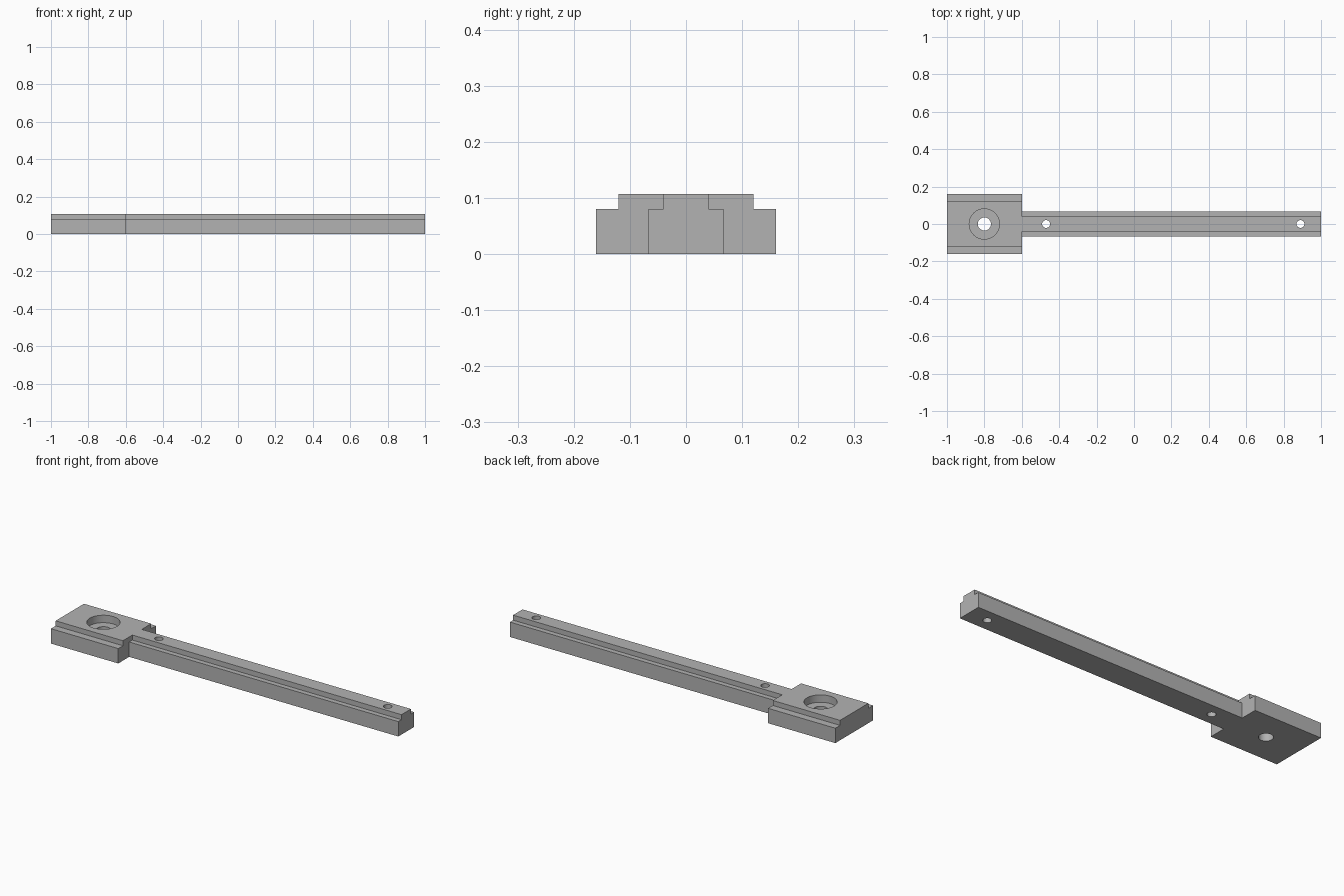
import bpy
import bmesh
import math

if "Cube" in bpy.data.objects:
    bpy.data.objects.remove(bpy.data.objects["Cube"], do_unlink=True)

STEP, TOP = 0.08, 0.107   # shoulder height and full height
HEAD_X = -0.8             # centre of the square head

grey = bpy.data.materials.new("plain grey")
grey.use_nodes = True
colour = (0.45, 0.45, 0.45, 1)
grey.diffuse_color = colour
grey.node_tree.nodes["Principled BSDF"].inputs["Base Color"].default_value = colour


def finish(name, bm):
    bmesh.ops.recalc_face_normals(bm, faces=bm.faces[:])
    mesh = bpy.data.meshes.new(name)
    bm.to_mesh(mesh)
    bm.free()
    mesh.materials.append(grey)
    obj = bpy.data.objects.new(name, mesh)
    bpy.context.collection.objects.link(obj)
    return obj


def stepped_bar(name, x0, x1, wide, narrow):
    """Extrude a shouldered cross-section along x."""
    half = [(wide, 0), (wide, STEP), (narrow, STEP), (narrow, TOP)]
    profile = half + [(-y, z) for y, z in reversed(half)]
    bm = bmesh.new()
    face = bm.faces.new([bm.verts.new((x0, y, z)) for y, z in profile])
    ext = bmesh.ops.extrude_face_region(bm, geom=[face])
    verts = [g for g in ext["geom"] if isinstance(g, bmesh.types.BMVert)]
    bmesh.ops.translate(bm, verts=verts, vec=(x1 - x0, 0, 0))
    return finish(name, bm)


def drill(name, x, radius, bottom):
    """Upright cylinder reaching above the top, used as a cutter."""
    bm = bmesh.new()
    height = TOP + 0.1 - bottom
    bmesh.ops.create_cone(bm, cap_ends=True, segments=48, radius1=radius,
                          radius2=radius, depth=height)
    bmesh.ops.translate(bm, verts=bm.verts[:], vec=(x, 0, bottom + height / 2))
    return finish(name, bm)


def combine(target, other, operation):
    mod = target.modifiers.new(other.name, "BOOLEAN")
    mod.operation = operation
    mod.solver = "EXACT"
    mod.object = other
    bpy.context.view_layer.objects.active = target
    bpy.ops.object.modifier_apply(modifier=mod.name)
    bpy.data.objects.remove(other, do_unlink=True)


# Square head joined to the long narrow rail
body = stepped_bar("stepped_rail", -1, -0.6, 0.16, 0.12)
combine(body, stepped_bar("rail", -0.7, 1, 0.067, 0.04), "UNION")

# Counterbored head hole and the two rail holes
for name, x, radius, bottom in [
    ("counterbore", HEAD_X, 0.081, TOP - 0.04),
    ("head_hole", HEAD_X, 0.035, -0.1),
    ("inner_hole", -0.47, 0.021, -0.1),
    ("outer_hole", 0.89, 0.021, -0.1),
]:
    combine(body, drill(name, x, radius, bottom), "DIFFERENCE")

# Smooth hole walls, sharp edges everywhere else
bpy.ops.object.select_all(action="DESELECT")
body.select_set(True)
bpy.context.view_layer.objects.active = body
bpy.ops.object.shade_smooth_by_angle(angle=math.radians(30))
